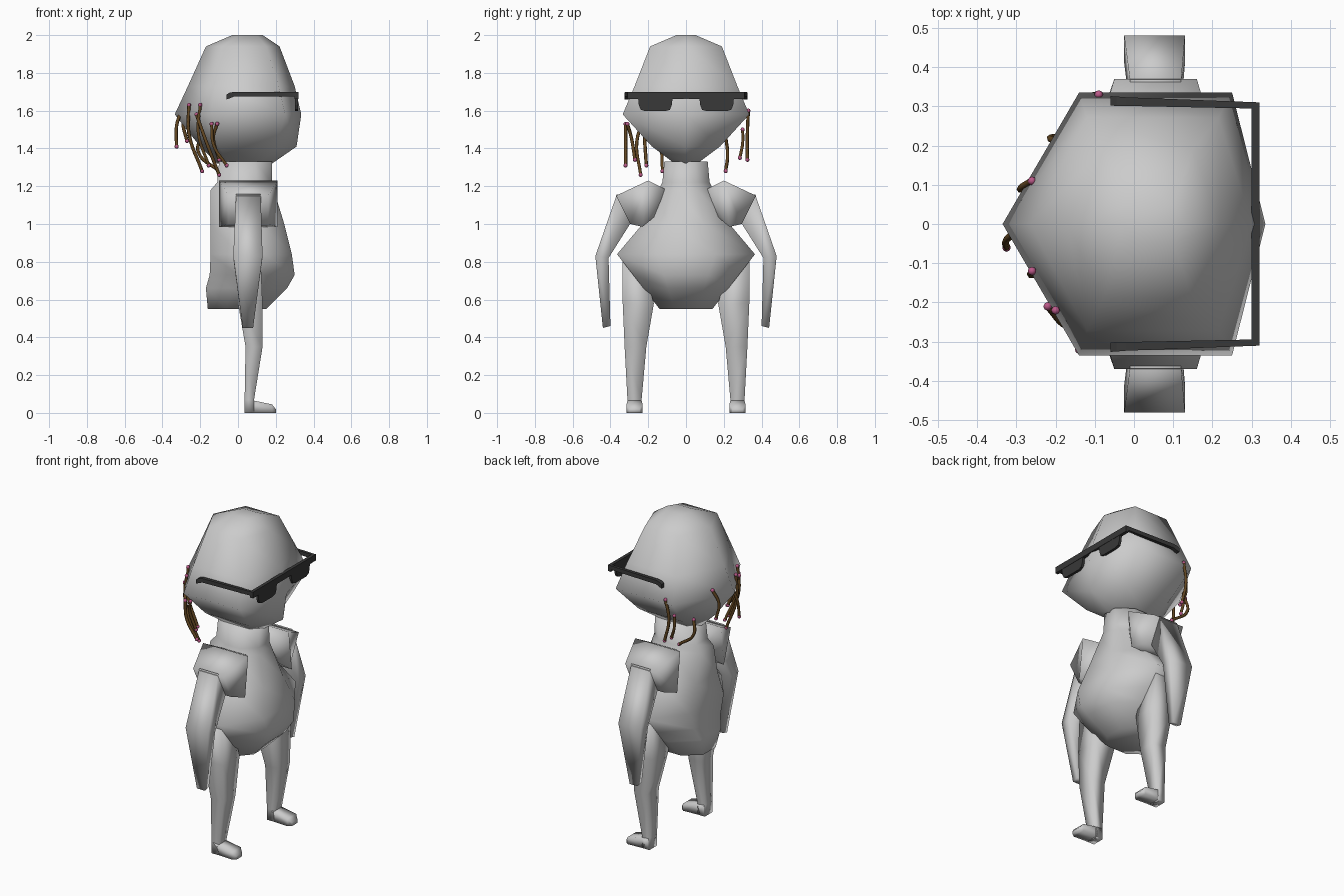
import bpy, bmesh, math
from mathutils import Vector

if "Cube" in bpy.data.objects:
    bpy.data.objects.remove(bpy.data.objects["Cube"])


def material(name, rgb):
    m = bpy.data.materials.new(name)
    m.use_nodes = True
    m.diffuse_color = (*rgb, 1)
    m.node_tree.nodes["Principled BSDF"].inputs["Base Color"].default_value = (*rgb, 1)
    return m


GREY = material("clay grey", (.6, .6, .6))
DARK = material("frame black", (.04, .04, .04))
BROWN = material("hair brown", (.12, .06, .015))
PINK = material("bead pink", (.5, .1, .25))


def finish(name, bm, mat, angle=180):
    bmesh.ops.recalc_face_normals(bm, faces=bm.faces)
    mesh = bpy.data.meshes.new(name)
    bm.to_mesh(mesh)
    bm.free()
    obj = bpy.data.objects.new(name, mesh)
    bpy.context.collection.objects.link(obj)
    mesh.materials.append(mat)
    if angle:
        bpy.ops.object.select_all(action="DESELECT")
        obj.select_set(True)
        bpy.context.view_layer.objects.active = obj
        bpy.ops.object.shade_smooth_by_angle(angle=math.radians(angle))
    return obj


def loft(name, rings, mat, angle=180, side=1):
    """Skin a list of equal rings, capped at both ends."""
    bm = bmesh.new()
    loops = [[bm.verts.new((x, y * side, z)) for x, y, z in ring] for ring in rings]
    for a, b in zip(loops, loops[1:]):
        for i in range(len(a)):
            j = (i + 1) % len(a)
            bm.faces.new((a[i], a[j], b[j], b[i]))
    bm.faces.new(loops[0])
    bm.faces.new(loops[-1])
    return finish(name, bm, mat, angle)


def head_ring(z, back, cback, cfront, front, w):
    return [(front, 0, z), (cfront, w, z), (cback, w, z),
            (back, 0, z), (cback, -w, z), (cfront, -w, z)]


def body_ring(z, back, side_back, side_front, front, w):
    half = [(front, w * .42, z), (side_front, w, z),
            (side_back, w, z), (back, w * .45, z)]
    return half + [(x, -y, z) for x, y, z in reversed(half)]


def limb_ring(x0, x1, outer, inner):
    """Four corners from an outer and an inner (y, z) point."""
    return [(x0, *outer), (x1, *outer), (x1, *inner), (x0, *inner)]


# Head
loft("head", [head_ring(*r) for r in (
    (2, -.03, .0, .1, .13, .05),
    (1.94, -.17, -.08, .15, .22, .19),
    (1.73, -.265, -.12, .215, .3, .272),
    (1.58, -.335, -.14, .25, .335, .335),
    (1.41, -.2, -.1, .2, .31, .18),
    (1.32, -.11, -.05, .12, .18, .06))], GREY)

# Torso with neck
loft("torso", [body_ring(*r) for r in (
    (1.33, -.1, .0, .09, .18, .115),
    (1.22, -.11, .0, .1, .18, .125),
    (1.18, -.145, .0, .1, .19, .145),
    (1, -.145, .0, .12, .245, .23),
    (.84, -.145, .01, .14, .285, .365),
    (.73, -.15, .0, .14, .3, .28),
    (.66, -.17, -.03, .13, .26, .225),
    (.55, -.16, -.06, .08, .15, .14))], GREY)

for side, label in ((1, "left"), (-1, "right")):
    # Shoulder block
    loft(label + "_shoulder", [
        limb_ring(.0, .12, (.1, 1.18), (.13, 1.07)),
        limb_ring(-.1, .21, (.2, 1.23), (.23, .985)),
        limb_ring(-.05, .16, (.37, 1.15), (.295, 1))], GREY, 100, side)
    # Arm
    loft(label + "_arm", [
        limb_ring(-.01, .12, (.365, 1.16), (.29, 1.01)),
        limb_ring(-.025, .13, (.48, .83), (.41, .82)),
        limb_ring(.025, .08, (.44, .45), (.4, .46))], GREY, 180, side)
    # Leg
    loft(label + "_leg", [
        [(x0, outer, z), (x1, outer, z), (x1, inner, z), (x0, inner, z)]
        for z, x0, x1, outer, inner in (
            (.82, .01, .12, .335, .24),
            (.58, .0, .13, .335, .17),
            (.35, .04, .13, .325, .21),
            (.07, .035, .085, .31, .235),
            (.0, .035, .085, .31, .235))], GREY, 180, side)
    # Foot
    loft(label + "_foot", [
        [(x, outer, .0), (x, outer, top), (x, inner, top), (x, inner, .0)]
        for x, top, outer, inner in (
            (.04, .07, .31, .235), (.085, .065, .31, .235),
            (.18, .045, .315, .23), (.2, .02, .3, .245))], GREY, 100, side)
    # Glasses temple with drooping tip
    loft(label + "_temple", [
        [(x, y - t, top), (x, y + t, top), (x, y + t, low), (x, y - t, low)]
        for x, y, t, top, low in (
            (.32, .302, .008, 1.7, 1.675), (-.02, .312, .011, 1.7, 1.675),
            (-.045, .313, .012, 1.695, 1.665),
            (-.06, .314, .012, 1.685, 1.66))], DARK, 0, side)
    # Lens with rounded lower corners
    outline = ((.07, 1.68), (.075, 1.63), (.085, 1.605), (.11, 1.597),
               (.215, 1.597), (.24, 1.605), (.25, 1.63), (.255, 1.68))
    loft(label + "_lens", [[(x, y, z) for y, z in outline]
                           for x in (.302, .318)], DARK, 0, side)

# Glasses front bar
loft("glasses_bar", [[(.3, y, 1.7), (.32, y, 1.7), (.32, y, 1.662), (.3, y, 1.662)]
                     for y in (-.31, .31)], DARK, 0)

# Hair strands with a bead at each end
STRANDS = (
    ((-.3, -.02, 1.6), (-.325, -.04, 1.52), (-.325, -.06, 1.41)),
    ((-.26, -.12, 1.63), (-.26, -.13, 1.48), (-.19, -.125, 1.28)),
    ((-.2, -.22, 1.63), (-.21, -.22, 1.48), (-.155, -.21, 1.31)),
    ((-.22, -.21, 1.58), (-.17, -.26, 1.44), (-.1, -.24, 1.26)),
    ((-.14, -.32, 1.53), (-.13, -.32, 1.42), (-.06, -.32, 1.31)),
    ((-.11, -.31, 1.53), (-.13, -.29, 1.46), (-.1, -.27, 1.34)),
    ((-.26, .11, 1.62), (-.29, .09, 1.54), (-.27, .09, 1.44)),
    ((-.2, .21, 1.46), (-.21, .22, 1.38), (-.1, .21, 1.28)),
    ((-.13, .3, 1.5), (-.13, .3, 1.43), (-.1, .285, 1.35)),
    ((-.09, .33, 1.6), (-.11, .325, 1.48), (-.08, .325, 1.34)),
)
for n, points in enumerate(STRANDS, 1):
    curve = bpy.data.curves.new("hair_strand_%d" % n, "CURVE")
    curve.dimensions = "3D"
    curve.bevel_depth = .009
    curve.bevel_resolution = 1
    curve.resolution_u = 6
    curve.use_fill_caps = True
    spline = curve.splines.new("BEZIER")
    spline.bezier_points.add(len(points) - 1)
    for bp, co in zip(spline.bezier_points, points):
        bp.co = co
        bp.handle_left_type = bp.handle_right_type = "AUTO"
    curve.materials.append(BROWN)
    bpy.context.collection.objects.link(bpy.data.objects.new(curve.name, curve))
    bm = bmesh.new()
    for end in (points[0], points[-1]):
        ball = bmesh.ops.create_uvsphere(bm, u_segments=8, v_segments=6, radius=.011)
        bmesh.ops.translate(bm, verts=ball["verts"], vec=Vector(end))
    finish("hair_beads_%d" % n, bm, PINK)
